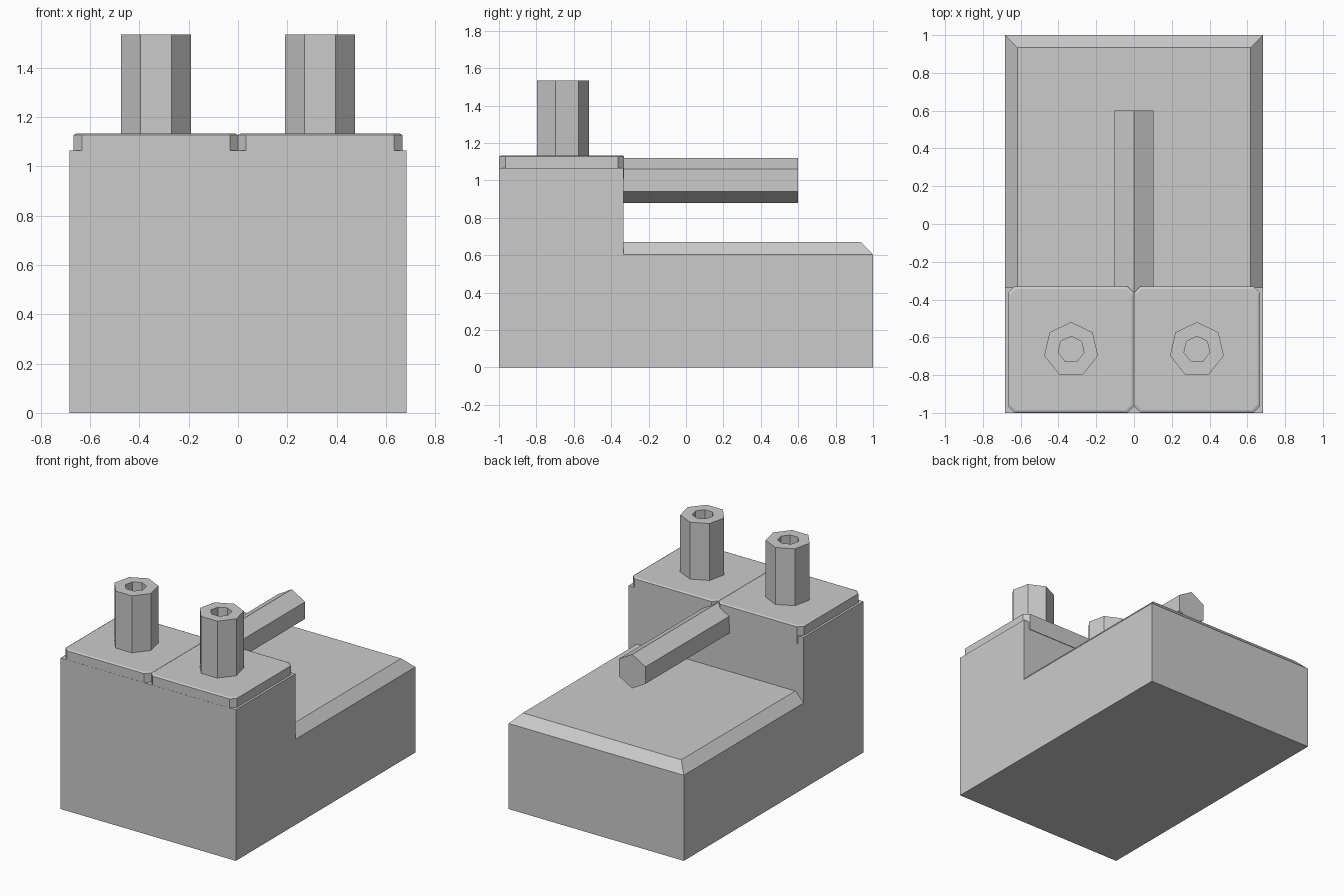
import bpy, bmesh, math
from mathutils import Vector

cube = bpy.data.objects.get("Cube")
if cube:
    bpy.data.objects.remove(cube, do_unlink=True)

grey = bpy.data.materials.new("plain_grey")
grey.use_nodes = True
colour = (0.6, 0.6, 0.6, 1)
grey.diffuse_color = colour
grey.node_tree.nodes["Principled BSDF"].inputs["Base Color"].default_value = colour


def loft(name, rings, closed=False):
    """Skin a stack of matching rings; cap the ends, or join last to first."""
    bm = bmesh.new()
    loops = [[bm.verts.new(p) for p in ring] for ring in rings]
    pairs = list(zip(loops, loops[1:]))
    if closed:
        pairs.append((loops[-1], loops[0]))
    else:
        bm.faces.new(loops[0])
        bm.faces.new(loops[-1])
    for a, b in pairs:
        for i in range(len(a)):
            j = (i + 1) % len(a)
            bm.faces.new((a[i], a[j], b[j], b[i]))
    bmesh.ops.recalc_face_normals(bm, faces=bm.faces)
    mesh = bpy.data.meshes.new(name)
    bm.to_mesh(mesh)
    bm.free()
    mesh.materials.append(grey)
    obj = bpy.data.objects.new(name, mesh)
    bpy.context.collection.objects.link(obj)
    return obj


def rect(x0, x1, y0, y1, z):
    return [(x0, y0, z), (x1, y0, z), (x1, y1, z), (x0, y1, z)]


def clipped_rect(x0, x1, y0, y1, z, c):
    return [(x0 + c, y0, z), (x1 - c, y0, z), (x1, y0 + c, z), (x1, y1 - c, z),
            (x1 - c, y1, z), (x0 + c, y1, z), (x0, y1 - c, z), (x0, y0 + c, z)]


def polygon(n, r, centre, up):
    """Regular polygon around centre with its first corner along up."""
    side = Vector((1, 0, 0))
    return [Vector(centre) + r * (math.cos(t) * Vector(up) + math.sin(t) * side)
            for t in (math.tau * i / n for i in range(n))]


W, WALL = 0.683, -0.335

# Tall front block and low rear deck with chamfered top edges
loft("front_block", [rect(-W, W, -1, WALL, z) for z in (0, 1.065)])
loft("rear_deck", [rect(-W, W, WALL, 1, 0),
                   rect(-W, W, WALL, 1, 0.603),
                   rect(-W + 0.065, W - 0.065, WALL, 0.935, 0.67)])

# Two clipped-corner pads, each carrying a hollow seven-sided post
for name, s in (("left", 1), ("right", -1)):
    x0, x1 = sorted((0, s * 0.667))
    y0, y1 = -0.999, -0.331
    e = 0.012
    loft(name + "_pad", [clipped_rect(x0, x1, y0, y1, 1.01, 0.033),
                         clipped_rect(x0, x1, y0, y1, 1.128, 0.033),
                         clipped_rect(x0 + e, x1 - e, y0 + e, y1 - e, 1.134, 0.03)])
    rings = [polygon(7, r, (s * 0.333, -0.665, z), (0, 1, 0))
             for r, z in ((0.146, 1.12), (0.146, 1.535), (0.07, 1.535), (0.07, 1.12))]
    loft(name + "_post", rings, closed=True)

# Six-sided rod reaching out over the deck
loft("rear_rod", [polygon(6, 0.12, (0, y, 1.0), (0, 0, 1)) for y in (-0.4, 0.6)])
